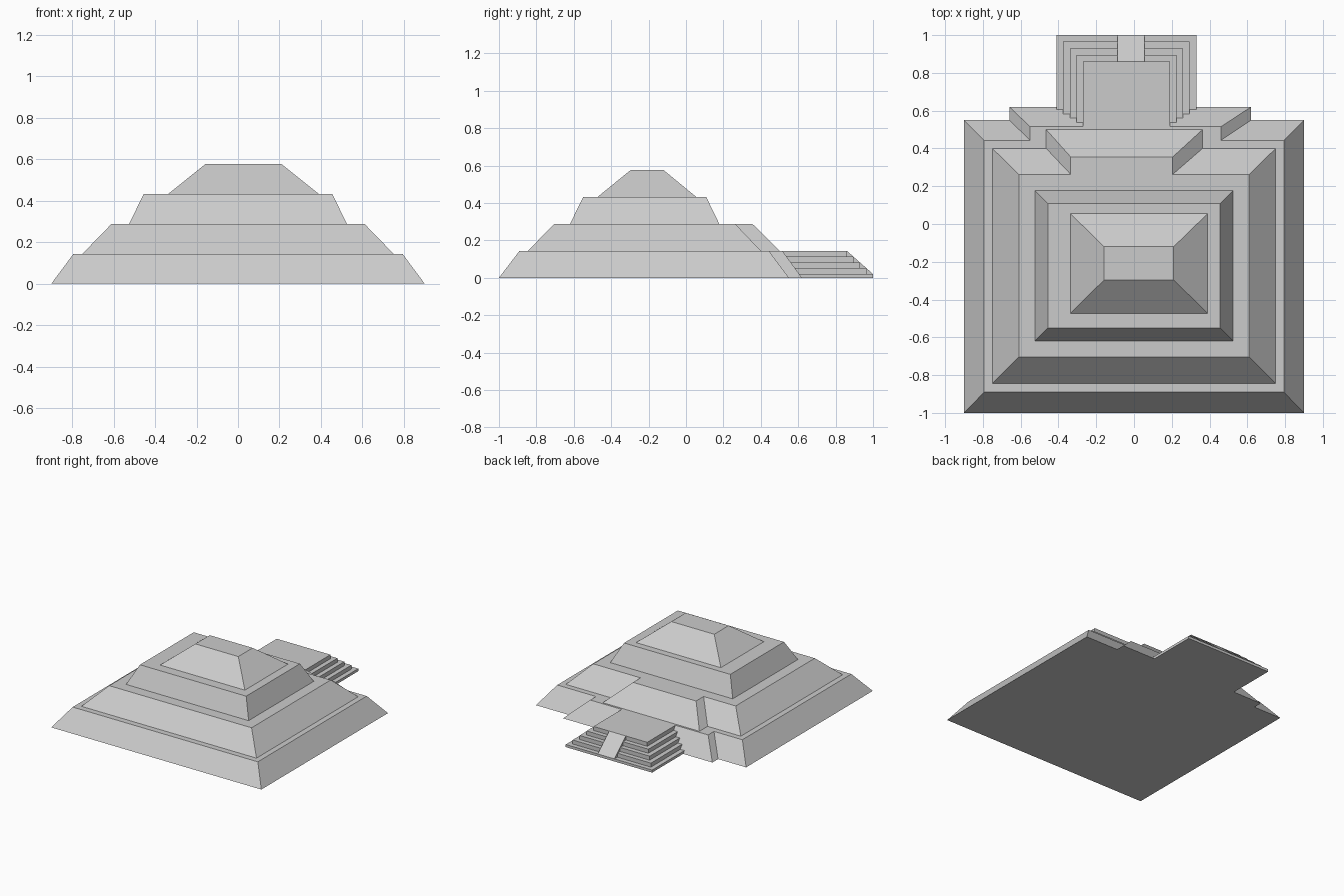
import bpy
import bmesh

cube = bpy.data.objects.get("Cube")
if cube:
    bpy.data.objects.remove(cube, do_unlink=True)

# One stone colour for everything
stone = bpy.data.materials.new("grey_stone")
stone.use_nodes = True
GREY = (0.6, 0.6, 0.6, 1)
stone.diffuse_color = GREY
stone.node_tree.nodes["Principled BSDF"].inputs["Base Color"].default_value = GREY


def loft(name, lower, upper, base=False):
    """Join two matching outlines of 3D points, with a cap on the upper one."""
    bm = bmesh.new()
    a = [bm.verts.new(p) for p in lower]
    b = [bm.verts.new(p) for p in upper]
    bm.faces.new(b)
    if base:
        bm.faces.new(a[::-1])
    n = len(a)
    for i in range(n):
        j = (i + 1) % n
        bm.faces.new((a[i], a[j], b[j], b[i]))
    mesh = bpy.data.meshes.new(name)
    bm.to_mesh(mesh)
    bm.free()
    mesh.materials.append(stone)
    obj = bpy.data.objects.new(name, mesh)
    bpy.context.collection.objects.link(obj)
    return obj


def outline(z, x0, x1, y0, y1, porch=None):
    """Counter-clockwise rectangle; porch (x0, x1, y) juts out at the back."""
    pts = [(x0, y0), (x1, y0), (x1, y1)]
    if porch:
        p0, p1, py = porch
        pts += [(p1, y1), (p1, py), (p0, py), (p0, y1)]
    pts.append((x0, y1))
    return [(x, y, z) for x, y in pts]


# Four sloping tiers, the lower two with a porch at the back
RISE = 0.144
tiers = [
    ("bottom_tier", (-.9, .9, -1, .55, (-.66, .62, .62)),
     (-.793, .793, -.89, .443, (-.55, .46, .515))),
    ("second_tier", (-.75, .75, -.845, .4, (-.465, .363, .5)),
     (-.61, .61, -.705, .263, (-.335, .205, .355))),
    ("third_tier", (-.525, .525, -.62, .178), (-.455, .455, -.55, .108)),
    ("top_tier", (-.337, .39, -.473, .055), (-.158, .21, -.296, -.12)),
]
for i, (name, low, high) in enumerate(tiers):
    loft(name, outline(i * RISE, *low), outline((i + 1) * RISE, *high), base=(i == 0))

# Stairway behind the porch, five stacked slabs
LIP = 0.02
STEP = (RISE - LIP) / 4
for i in range(5):
    area = (-.41 + .035 * i, .33 - .035 * i, .515, 1 - .035 * i)
    bottom = LIP + STEP * (i - 1) if i else 0
    loft(f"stair_{i + 1}", outline(bottom, *area), outline(LIP + STEP * i, *area),
         base=(i == 0))

# Smooth ramp down the middle of the stairs
profile = [(.86, LIP), (1, LIP), (.86, RISE)]
loft("stair_ramp", *[[(x, y, z) for y, z in profile] for x in (-.087, .055)], base=True)
